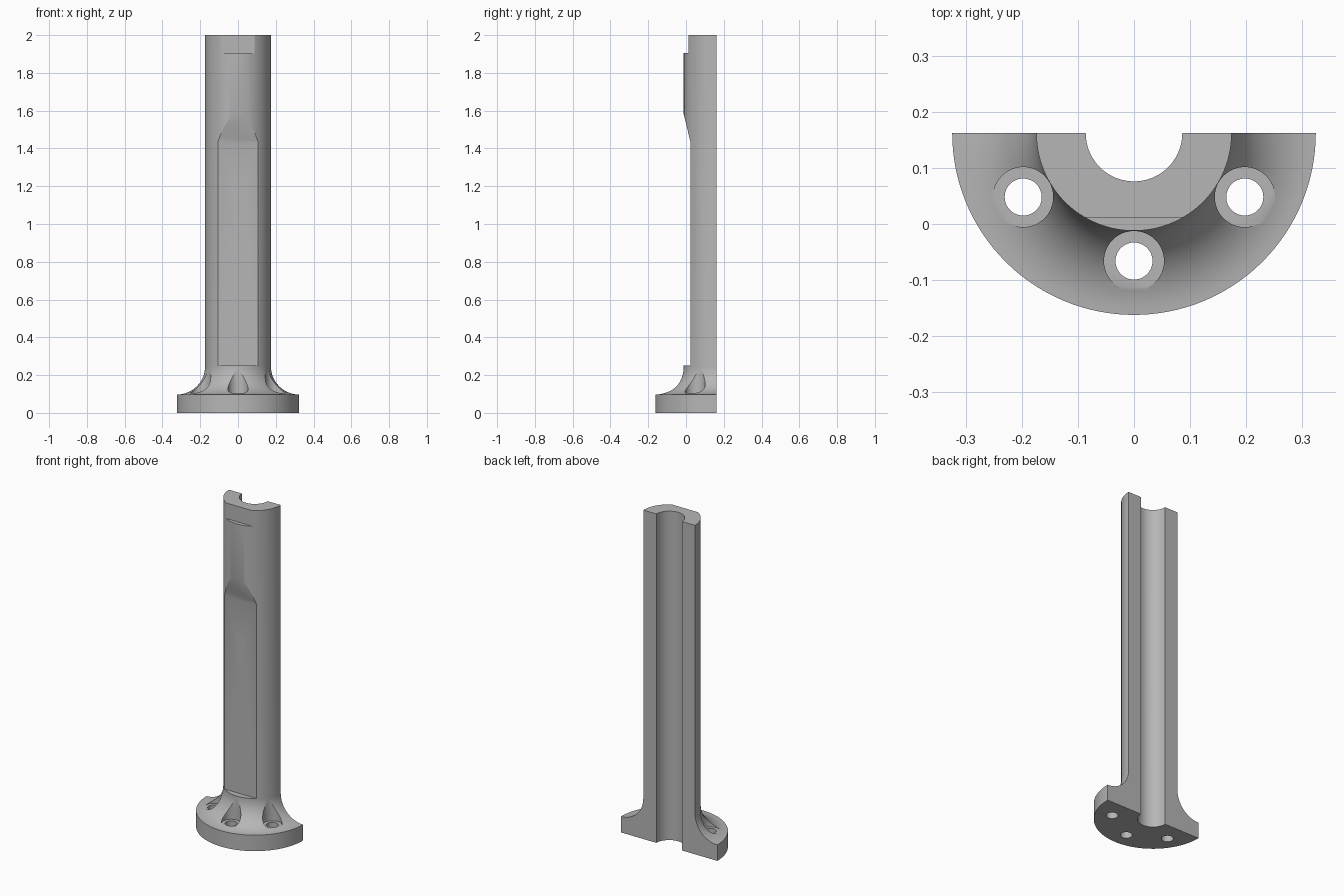
import bpy, bmesh, math
from mathutils import Matrix

if "Cube" in bpy.data.objects:
    bpy.data.objects.remove(bpy.data.objects["Cube"], do_unlink=True)

AXIS_Y = 0.162          # the tube axis lies on the flat back
R_BORE, R_TUBE, R_FLANGE = 0.086, 0.174, 0.324
Z_FLANGE, Z_NECK, Z_TOP = 0.097, 0.247, 2.0

metal = bpy.data.materials.new("plain grey")
metal.use_nodes = True
grey = (0.47, 0.47, 0.47, 1)
metal.diffuse_color = grey
metal.node_tree.nodes["Principled BSDF"].inputs["Base Color"].default_value = grey


def make_object(name, bm):
    bmesh.ops.recalc_face_normals(bm, faces=bm.faces)
    mesh = bpy.data.meshes.new(name)
    bm.to_mesh(mesh)
    bm.free()
    mesh.materials.append(metal)
    obj = bpy.data.objects.new(name, mesh)
    bpy.context.collection.objects.link(obj)
    return obj


def prism(name, outline, depth, place):
    """Extrude a flat outline along z by depth, then place it."""
    bm = bmesh.new()
    face = bm.faces.new([bm.verts.new((u, v, 0)) for u, v in outline])
    new = bmesh.ops.extrude_face_region(bm, geom=[face])["geom"]
    bmesh.ops.translate(bm, vec=(0, 0, depth),
                        verts=[g for g in new if isinstance(g, bmesh.types.BMVert)])
    bm.transform(place)
    return make_object(name, bm)


def slot_outline(radius, half_length=0.0, steps=24):
    """Circle, or a round-ended slot when half_length is given."""
    points = []
    for end in (1, -1):
        for i in range(steps + (half_length > 0)):
            a = math.pi * i / steps + (0 if end > 0 else math.pi)
            points.append((radius * math.cos(a), radius * math.sin(a) + end * half_length))
    return points


# Half-turned body: flange, quarter-round neck and tube
fillet = Z_NECK - Z_FLANGE
profile = [(R_BORE, 0), (R_FLANGE, 0)]
for i in range(17):
    a = math.pi / 2 * i / 16
    profile.append((R_FLANGE - fillet * math.sin(a), Z_NECK - fillet * math.cos(a)))
profile += [(R_TUBE, Z_TOP), (R_BORE, Z_TOP)]

SEGMENTS = 64
bm = bmesh.new()
rings = []
for s in range(SEGMENTS + 1):
    a = math.pi * (1 + s / SEGMENTS)
    rings.append([bm.verts.new((r * math.cos(a), AXIS_Y + r * math.sin(a), z))
                  for r, z in profile])
count = len(profile)
for near, far in zip(rings, rings[1:]):
    for i in range(count):
        j = (i + 1) % count
        bm.faces.new((near[i], near[j], far[j], far[i]))
bm.faces.new(rings[0])
bm.faces.new(rings[-1])
body = make_object("flanged_half_tube", bm)

cutters = []
# Outline planes: (y, z) swept along x, and (x, z) swept along y
sideways = Matrix(((0, 0, 1, -0.3), (1, 0, 0, 0), (0, 1, 0, 0), (0, 0, 0, 1)))


def frontways(z):
    return Matrix(((1, 0, 0, 0), (0, 0, 1, -0.2), (0, 1, 0, z), (0, 0, 0, 1)))


# Long front flat with its ramp, and the short flat at the top
cutters.append(prism("front_flat_cutter",
                     [(-0.05, 0.25), (0.025, 0.25), (0.025, 1.43), (-0.05, 1.734)], 0.6, sideways))
cutters.append(prism("top_flat_cutter",
                     [(-0.05, 1.905), (0.012, 1.905), (0.012, 2.1), (-0.05, 2.1)], 0.6, sideways))
# Slot and two pin holes through the front wall
cutters.append(prism("slot_cutter", slot_outline(0.048, 0.217), 0.33, frontways(0.59)))
for z in (0.98, 1.17):
    cutters.append(prism("pin_hole_cutter", slot_outline(0.025), 0.33, frontways(z)))
# Counterbored bolt holes in the flange
for degrees in (210, 270, 330):
    a = math.radians(degrees)
    x, y = 0.228 * math.cos(a), AXIS_Y + 0.228 * math.sin(a)
    cutters.append(prism("bolt_hole_cutter", slot_outline(0.033), 0.3,
                         Matrix.Translation((x, y, -0.1))))
    cutters.append(prism("counterbore_cutter", slot_outline(0.0535), 0.3,
                         Matrix.Translation((x, y, 0.105))))

bpy.context.view_layer.objects.active = body
for cutter in cutters:
    cutter.hide_render = True
    cut = body.modifiers.new("cut", 'BOOLEAN')
    cut.operation = 'DIFFERENCE'
    cut.solver = 'EXACT'
    cut.object = cutter
    bpy.ops.object.modifier_apply(modifier=cut.name)
    bpy.data.objects.remove(cutter, do_unlink=True)

# Smooth curved walls, crisp machined edges
bpy.ops.object.select_all(action='DESELECT')
body.select_set(True)
bpy.ops.object.shade_smooth_by_angle(angle=math.radians(20))
